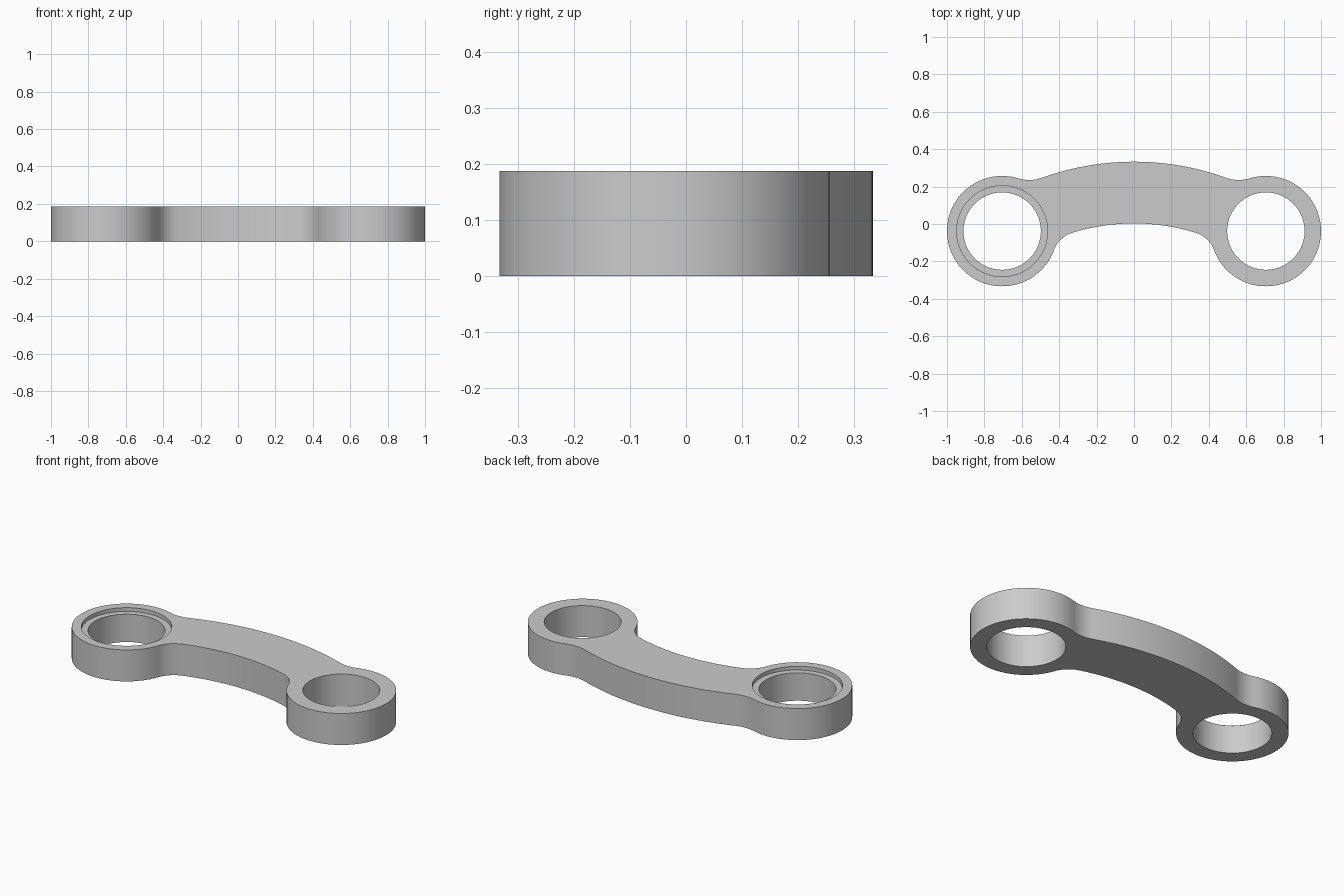
import bpy, bmesh
from math import atan2, cos, sin, pi, sqrt
from mathutils import Vector

cube = bpy.data.objects.get("Cube")
if cube:
    bpy.data.objects.remove(cube)

HEIGHT = 0.187
RING_R, HOLE_R, RECESS_R, RECESS_DEPTH = 0.295, 0.207, 0.243, 0.022
RING = Vector((0.705, -0.038))          # centre of the +x end ring
ARCH = Vector((0, -1.117))              # shared centre of both arch edges
OUTER_R, INNER_R = 1.45, 1.12
BACK_FILLET, FRONT_FILLET = 0.2, 0.15


def fillet_centre(arch_dist, ring_dist):
    """Point at the given distances from the arch and ring centres."""
    span = RING - ARCH
    d = span.length
    u = span / d
    a = (arch_dist ** 2 - ring_dist ** 2 + d * d) / (2 * d)
    return ARCH + u * a + Vector((-u.y, u.x)) * sqrt(arch_dist ** 2 - a * a)


def arc(centre, radius, start, end, turn, steps):
    """Arc between two directions, without its last point; turn 1 is ccw."""
    a, b = atan2(start.y, start.x), atan2(end.y, end.x)
    sweep = turn * ((turn * (b - a)) % (2 * pi))
    angles = [a + sweep * i / steps for i in range(steps)]
    return [centre + Vector((cos(t), sin(t))) * radius for t in angles]


# Half outline: back arch, back fillet, ring, front fillet, front arch
back = fillet_centre(OUTER_R + BACK_FILLET, RING_R + BACK_FILLET)
front = fillet_centre(INNER_R - FRONT_FILLET, RING_R + FRONT_FILLET)
up = Vector((0, 1))
half = arc(ARCH, OUTER_R, up, back - ARCH, -1, 16)
half += arc(back, BACK_FILLET, ARCH - back, RING - back, 1, 12)
half += arc(RING, RING_R, back - RING, front - RING, -1, 56)
half += arc(front, FRONT_FILLET, RING - front, front - ARCH, 1, 14)
half += arc(ARCH, INNER_R, front - ARCH, up, 1, 12)
half.append(ARCH + up * INNER_R)
outline = half + [Vector((-p.x, p.y)) for p in reversed(half[1:-1])]


def circle(side, radius):
    centre = Vector((side * RING.x, RING.y))
    return [centre + Vector((cos(t), sin(t))) * radius
            for t in (2 * pi * i / 72 for i in range(72))]


bm = bmesh.new()


def loop(points, z):
    return [bm.verts.new((p.x, p.y, z)) for p in points]


def bridge(*loops):
    """Skin neighbouring loops with quads."""
    for low, high in zip(loops, loops[1:]):
        for i in range(len(low)):
            bm.faces.new((low[i - 1], low[i], high[i], high[i - 1]))


def cap(*loops):
    """Flat face bounded by an outline and its holes."""
    edges = [bm.edges.get((ring[i - 1], ring[i]))
             for ring in loops for i in range(len(ring))]
    bmesh.ops.triangle_fill(bm, edges=edges, use_beauty=True)


# Outer wall, plain bore at +x, stepped bore at -x
wall = [loop(outline, z) for z in (0, HEIGHT)]
plain = [loop(circle(1, HOLE_R), z) for z in (0, HEIGHT)]
floor = HEIGHT - RECESS_DEPTH
stepped = [loop(circle(-1, r), z) for r, z in
           ((HOLE_R, 0), (HOLE_R, floor), (RECESS_R, floor), (RECESS_R, HEIGHT))]
for loops in (wall, plain, stepped):
    bridge(*loops)

# Bottom and top faces
for end in (0, -1):
    cap(wall[end], plain[end], stepped[end])
bmesh.ops.recalc_face_normals(bm, faces=bm.faces)

mesh = bpy.data.meshes.new("link_arm")
bm.to_mesh(mesh)
bm.free()
link = bpy.data.objects.new("link_arm", mesh)
bpy.context.collection.objects.link(link)

# Grey metal
grey = bpy.data.materials.new("plain grey")
grey.use_nodes = True
colour = (0.6, 0.6, 0.6, 1)
grey.diffuse_color = colour
grey.node_tree.nodes["Principled BSDF"].inputs["Base Color"].default_value = colour
mesh.materials.append(grey)

# Smooth walls with sharp rims
bpy.ops.object.select_all(action="DESELECT")
link.select_set(True)
bpy.context.view_layer.objects.active = link
bpy.ops.object.shade_smooth_by_angle()
